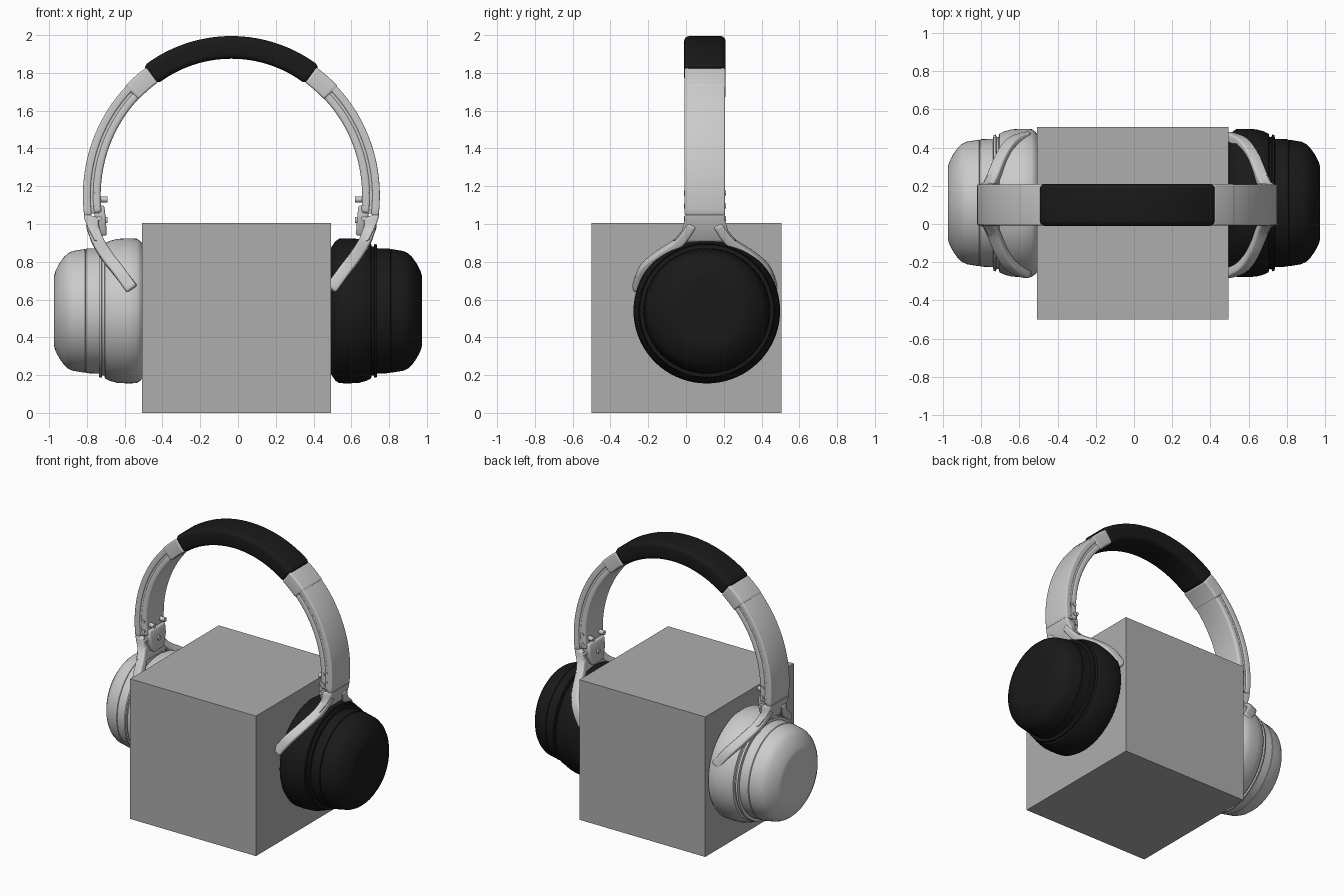
import bpy, bmesh, math
from mathutils import Vector as V

if "Cube" in bpy.data.objects:
    bpy.data.objects.remove(bpy.data.objects["Cube"])

CX, CY = -0.035, 0.1            # centre of the headband


def mat(name, c):
    m = bpy.data.materials.new(name)
    m.diffuse_color = (c, c, c, 1)
    m.use_nodes = True
    m.node_tree.nodes["Principled BSDF"].inputs["Base Color"].default_value = m.diffuse_color
    return m


black, mid_grey = mat("black", 0.01), mat("mid_grey", 0.42)


def finish(name, bm, material=None, angle=35):
    bmesh.ops.recalc_face_normals(bm, faces=bm.faces)
    me = bpy.data.meshes.new(name)
    bm.to_mesh(me)
    bm.free()
    ob = bpy.data.objects.new(name, me)
    bpy.context.collection.objects.link(ob)
    if material:
        me.materials.append(material)
    bpy.ops.object.select_all(action='DESELECT')
    ob.select_set(True)
    bpy.context.view_layer.objects.active = ob
    bpy.ops.object.shade_smooth_by_angle(angle=math.radians(angle))
    return ob


def loft(bm, rings):
    vs = [[bm.verts.new(p) for p in r] for r in rings]
    n = len(vs[0])
    for a, b in zip(vs, vs[1:]):
        for i in range(n):
            bm.faces.new((a[i], a[(i + 1) % n], b[(i + 1) % n], b[i]))
    bm.faces.new(vs[0])
    bm.faces.new(vs[-1])


def sweep(name, stations, r, material=None):
    """stations: (centre, thickness direction, width direction, half thickness, half width)"""
    # rounded ends: shrunken first and last rings
    rings = []
    last = len(stations) - 1
    for k, (c, n, w, h, hw) in enumerate(stations):
        def ring(c, d):
            pts = []
            for q, (sx, sy) in enumerate(((1, 1), (-1, 1), (-1, -1), (1, -1))):
                for j in range(5):
                    t = math.radians(90 * q + 22.5 * j)
                    u = sx * (h - r) + (r - d) * math.cos(t)
                    v = sy * (hw - r) + (r - d) * math.sin(t)
                    pts.append(c + n * u + w * v)
            return pts
        if k in (0, last):
            e = (stations[1][0] - c if k == 0 else stations[-2][0] - c).normalized()
            ends = [ring(c, r * 0.8), ring(c + e * r * 0.25, r * 0.3), ring(c + e * r * 0.8, 0)]
            rings += ends if k == 0 else ends[::-1]
        else:
            rings.append(ring(c, 0))
    bm = bmesh.new()
    loft(bm, rings)
    return finish(name, bm, material)


def arc(a0, a1, a, b, zc, off, h, hw, n, side=1):
    out = []
    for i in range(n + 1):
        t = math.radians(a0 + (a1 - a0) * i / n)
        nrm = V((side * b * math.sin(t), 0, a * math.cos(t))).normalized()
        c = V((CX + side * a * math.sin(t), CY, zc + b * math.cos(t))) + nrm * off
        out.append((c, nrm, V((0, 1, 0)), h, hw))
    return out


def smooth_path(pts, steps=6):
    """Catmull-Rom through the points"""
    p = [pts[0] * 2 - pts[1]] + pts + [pts[-1] * 2 - pts[-2]]
    out = []
    for i in range(1, len(p) - 2):
        a, b, c, d = p[i - 1:i + 3]
        for j in range(steps):
            t = j / steps
            out.append(0.5 * (2 * b + (c - a) * t + (2 * a - 5 * b + 4 * c - d) * t * t
                              + (3 * b - a - 3 * c + d) * t ** 3))
    return out + [pts[-1]]


def pin(name, loc, axis, r, depth):
    bpy.ops.mesh.primitive_cylinder_add(vertices=16, radius=r, depth=depth, location=loc,
                                        rotation=axis.to_track_quat('Z', 'Y').to_euler())
    bpy.context.object.name = name


# stand block
bpy.ops.mesh.primitive_cube_add(size=1, location=(-0.007, 0.003, 0.503))
block = bpy.context.object
block.name = "stand_block"
block.scale = (1, 1.006, 1.006)
block.data.materials.append(mid_grey)

# padded top of the headband
sweep("headband_cushion", arc(-38, 38, 0.7, 0.7, 1.235, 0, 0.06, 0.11, 32), 0.028, black)

for s, side in ((-1, "left"), (1, "right")):
    # arms: outer shell, inner strip, centre core and sleeve next to the cushion
    sweep(side + "_arm_shell", arc(36, 97.5, 0.74, 0.776, 1.15, 0.026, 0.02, 0.107, 28, s), 0.008)
    sweep(side + "_arm_core", arc(36, 97, 0.74, 0.776, 1.15, 0, 0.02, 0.1, 28, s), 0.004)
    sweep(side + "_arm_liner", arc(36, 97, 0.74, 0.776, 1.15, -0.026, 0.022, 0.105, 28, s), 0.015)
    sweep(side + "_arm_sleeve", arc(34.5, 45.5, 0.74, 0.776, 1.15, 0, 0.05, 0.109, 8, s), 0.012)

    def P(dx, y, z):
        return V((CX + s * dx, CY + y, z))

    # hinge tongue inside the arm
    n = V((s, 0, 0.1)).normalized()
    Y = V((0, 1, 0))
    sweep(side + "_hinge_tongue", [(P(0.70, 0, 1.1), n, Y, 0.028, 0.09), (P(0.695, 0, 1.03), n, Y, 0.03, 0.09),
                                   (P(0.68, 0, 0.94), n, Y, 0.022, 0.06)], 0.012)

    # yoke stem flaring into the two fork arms
    n = V((s, 0, 0.3)).normalized()
    sweep(side + "_yoke_stem", [(P(0.742, 0, 1.045), n, Y, 0.042, 0.107), (P(0.74, 0, 1.01), n, Y, 0.038, 0.108),
                                (P(0.725, 0, 0.96), n, Y, 0.03, 0.122), (P(0.70, 0, 0.9), n, Y, 0.026, 0.165)], 0.012)
    for f, end in ((-1, "front"), (1, "back")):
        path = smooth_path([P(0.74, f * 0.065, 1.0), P(0.705, f * 0.135, 0.905), P(0.655, f * 0.25, 0.825),
                            P(0.60, f * 0.325, 0.755), P(0.525, f * 0.36, 0.655)])
        st = []
        for i, p in enumerate(path):
            tan = (path[min(i + 1, len(path) - 1)] - path[max(i - 1, 0)]).normalized()
            rad = V((s * 0.12, p.y - CY, p.z - 0.54))
            nrm = (rad - tan * rad.dot(tan)).normalized()
            st.append((p, nrm, tan.cross(nrm), 0.025, 0.032))
        sweep(f"{side}_yoke_{end}_arm", st, 0.012)

    # small hinge pins on the arm edges and inner face
    for dx, z in ((0.715, 1.165), (0.712, 1.095), (0.70, 1.03)):
        pin(side + "_edge_pin", P(dx, 0, z), Y, 0.013, 0.222)
    for y, z in ((-0.06, 1.13), (0.06, 1.13), (0, 1.02)):
        pin(side + "_inner_pin", P(0.69, y, z), V((1, 0, 0)), 0.016, 0.07)

    # ear cup: lathed profile of (distance from x = 0, radius)
    prof = [(0.972, 0.0), (0.972, 0.14), (0.973, 0.19), (0.966, 0.215), (0.945, 0.255), (0.92, 0.29), (0.9, 0.308),
            (0.875, 0.32), (0.81, 0.331), (0.808, 0.327), (0.804, 0.333), (0.737, 0.335), (0.735, 0.354),
            (0.722, 0.358), (0.719, 0.345), (0.708, 0.345), (0.704, 0.362), (0.68, 0.374), (0.64, 0.385),
            (0.58, 0.388), (0.535, 0.386), (0.515, 0.372), (0.5, 0.35), (0.47, 0.3)]
    rings = []
    for x, r in prof[1:]:
        rings.append([V((s * x, 0.11 + r * math.cos(k * math.tau / 72), 0.54 + r * 0.99 * math.sin(k * math.tau / 72)))
                      for k in range(72)])
    bm = bmesh.new()
    loft(bm, rings)
    finish(side + "_ear_cup", bm, black if s > 0 else None, 40)
